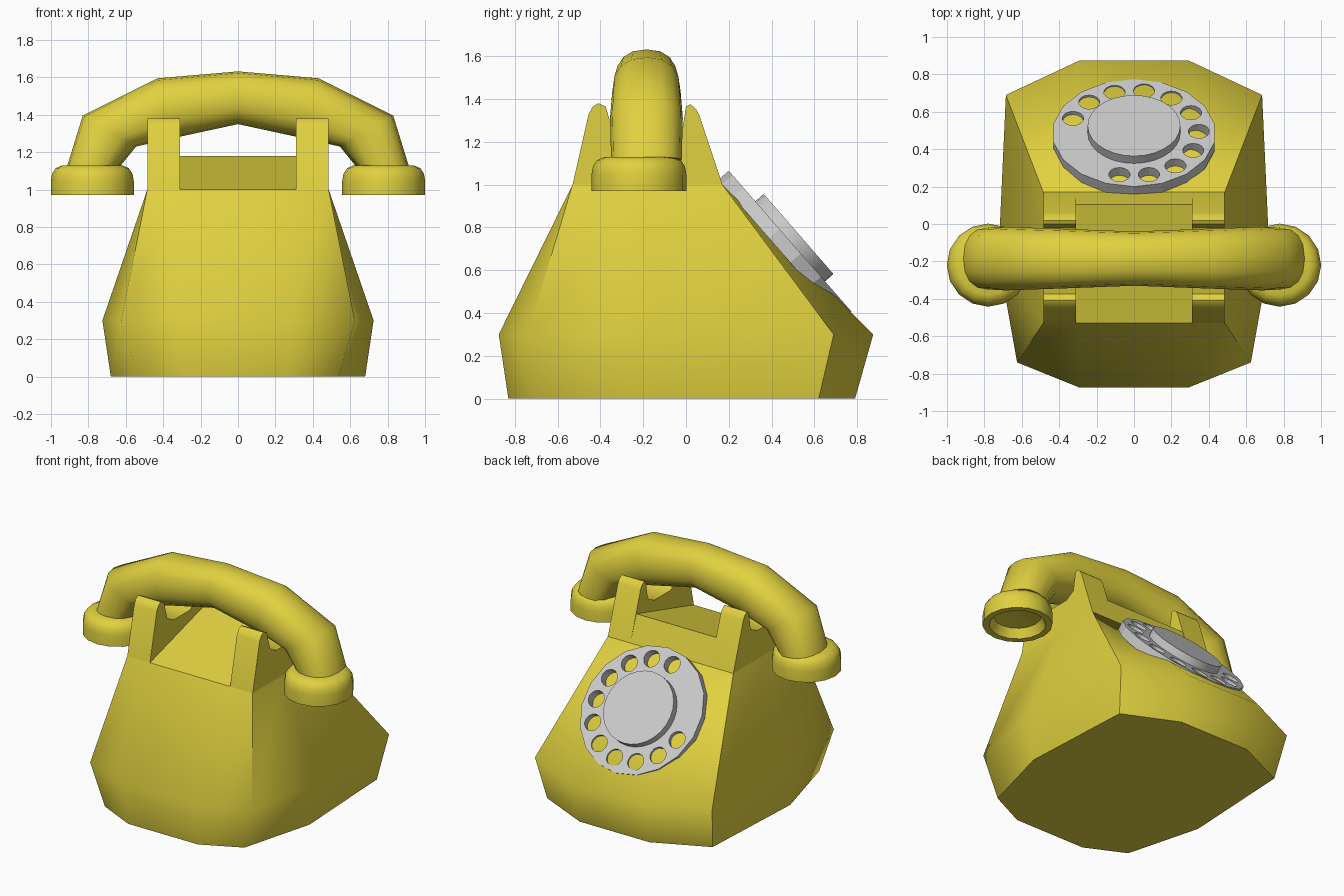
import bpy, bmesh, math
from mathutils import Matrix, Vector

if "Cube" in bpy.data.objects:
    bpy.data.objects.remove(bpy.data.objects["Cube"])

yellow = bpy.data.materials.new("yellow")
yellow.diffuse_color = (0.75, 0.64, 0.05, 1)
yellow.use_nodes = True
yellow.node_tree.nodes["Principled BSDF"].inputs["Base Color"].default_value = yellow.diffuse_color


def finish(name, bm, mat=yellow, angle=60):
    bmesh.ops.recalc_face_normals(bm, faces=bm.faces)
    me = bpy.data.meshes.new(name)
    bm.to_mesh(me)
    bm.free()
    ob = bpy.data.objects.new(name, me)
    bpy.context.collection.objects.link(ob)
    if mat:
        me.materials.append(mat)
    if angle:
        bpy.ops.object.select_all(action='DESELECT')
        ob.select_set(True)
        bpy.context.view_layer.objects.active = ob
        bpy.ops.object.shade_smooth_by_angle(angle=math.radians(angle))
    return ob


def loft(name, rings, closed=False, **kw):
    """Bridge equal-length rings of points; cap both ends unless closed."""
    bm = bmesh.new()
    vs = [[bm.verts.new(p) for p in r] for r in rings]
    n = len(vs[0])
    for a, b in zip(vs, vs[1:]):
        for i in range(n):
            j = (i + 1) % n
            bm.faces.new((a[i], a[j], b[j], b[i]))
    bm.faces.new(vs[0])
    bm.faces.new(vs[-1])
    return finish(name, bm, **kw)


def prism(name, profile, x0, x1, **kw):
    return loft(name, [[(x, y, z) for y, z in profile] for x in (x0, x1)], **kw)


# Body: three mirrored ten-sided rings
def ring(half, z):
    return [(x, y, z) for x, y in half] + [(-x, y, z) for x, y in reversed(half)]


loft("body", [
    ring([(.27, -.83), (.54, -.70), (.68, -.18), (.64, .62), (.27, .79)], 0),
    ring([(.29, -.875), (.625, -.74), (.725, -.18), (.685, .69), (.29, .875)], .3),
    ring([(.31, -.53), (.485, -.53), (.485, -.18), (.485, .17), (.31, .17)], 1.0)])

# Cradle: sloping saddle and two notched forks
prism("saddle", [(-.53, 1.0), (.17, 1.0), (.105, 1.18)], -.315, .315, angle=30)
fork = [(-.53, 1.0), (-.455, 1.33), (-.435, 1.365), (-.41, 1.38), (-.375, 1.365),
        (-.34, 1.24), (-.27, 1.2), (-.09, 1.2), (-.02, 1.24), (0, 1.365),
        (.02, 1.375), (.045, 1.355), (.06, 1.33), (.17, 1.0)]
for side, s in (("left", -1), ("right", 1)):
    prism("cradle_fork_" + side, fork, s * .31, s * .485, angle=40)

# Handset: rounded sections between top and bottom points
cy = -.185
stations = [((0, 1.632), (0, 1.35), .145), ((.43, 1.595), (.36, 1.272), .16),
            ((.83, 1.395), (.545, 1.23), .17), ((.912, 1.13), (.65, 1.10), .165)]


def section(top, bot, w, s):
    t, b = Vector(top), Vector(bot)
    mid, half = (t + b) / 2, (t - b) / 2
    pts = []
    for i in range(16):
        a = math.tau * i / 16
        c, d = math.cos(a), math.sin(a)
        c = math.copysign(abs(c) ** .85, c)
        d = math.copysign(abs(d) ** .85, d)
        q = mid + half * c
        pts.append((s * q.x, cy + w * d, q.y))
    return pts


loft("handset_grip", [section(*st, -1) for st in reversed(stations)]
     + [section(*st, 1) for st in stations[1:]])

# Ear and mouth cups: turned profile with a hollow underside
cup = [(.04, 1.13), (.16, 1.13), (.195, 1.115), (.215, 1.085), (.222, 1.045),
       (.222, .97), (.18, .97), (.15, 1.03), (.04, 1.045)]
for name, s in (("mouthpiece", -1), ("earpiece", 1)):
    loft(name, [[(s * .779 + r * math.cos(math.tau * i / 16),
                  -.22 + r * math.sin(math.tau * i / 16), z) for i in range(16)]
                for r, z in cup], angle=50)

# Dial: tilted disc with finger holes and a raised hub
tilt = Matrix.Translation((0, .487, .735)) @ Matrix.Rotation(-math.atan2(.754, .657), 4, 'X')


def cylinder(bm, r, z0, z1, sides, x=0, y=0):
    m = tilt @ Matrix.Translation((x, y, (z0 + z1) / 2))
    bmesh.ops.create_cone(bm, cap_ends=True, segments=sides, radius1=r,
                          radius2=r, depth=z1 - z0, matrix=m)


bm = bmesh.new()
cylinder(bm, .437, -.065, 0, 18)
disc = finish("dial_ring", bm, mat=None, angle=0)

bm = bmesh.new()
for k in range(11):
    a = math.radians(257 + 26.3 * k)
    cylinder(bm, .057, -.15, .1, 14, .347 * math.cos(a), .347 * math.sin(a))
cutter = finish("finger_hole_cutter", bm, mat=None, angle=0)
cutter.hide_render = True
cutter.hide_viewport = True

mod = disc.modifiers.new("finger_holes", 'BOOLEAN')
mod.operation = 'DIFFERENCE'
mod.solver = 'EXACT'
mod.object = cutter

bm = bmesh.new()
cylinder(bm, .248, -.03, .052, 28)
finish("dial_hub", bm, mat=None, angle=40)
